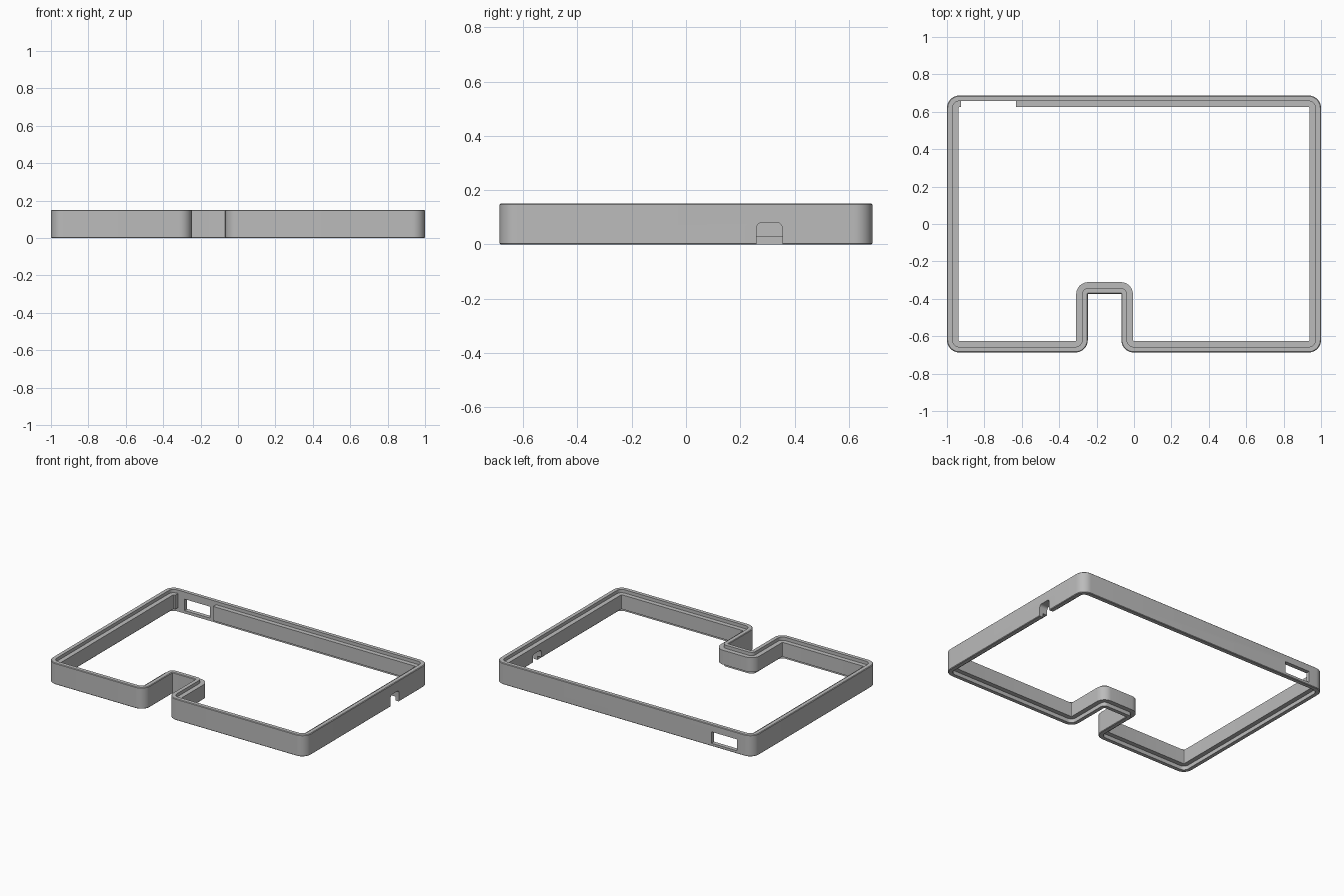
import bpy, bmesh, math
from mathutils import Vector

if "Cube" in bpy.data.objects:
    bpy.data.objects.remove(bpy.data.objects["Cube"])

HEIGHT = 0.15
RIM = 0.03       # thickness of the full-height outer wall
WALL = 0.062     # wall plus inner ledge
LEDGE_LOW, LEDGE_TOP = 0.027, 0.127
CHAMFER = 0.004

grey = bpy.data.materials.new("plain grey")
grey.use_nodes = True
grey.diffuse_color = (0.5, 0.5, 0.5, 1)
grey.node_tree.nodes["Principled BSDF"].inputs["Base Color"].default_value = (0.5, 0.5, 0.5, 1)

# Outer outline, counter-clockwise, with the channel in the front wall
X, Y = 1.0, 0.687
CH_L, CH_R, CH_END = -0.247, -0.068, -0.373
outline = [Vector(p) for p in (
    (-X, -Y), (CH_L, -Y), (CH_L, CH_END), (CH_R, CH_END),
    (CH_R, -Y), (X, -Y), (X, Y), (-X, Y))]


def rounded_loop(inset, steps=10):
    """Outline moved inward, with its corners rounded to match."""
    loop = []
    for i, p in enumerate(outline):
        a = (p - outline[i - 1]).normalized()
        b = (outline[(i + 1) % len(outline)] - p).normalized()
        n1, n2 = Vector((-a.y, a.x)), Vector((-b.y, b.x))
        convex = a.cross(b) > 0
        sign = 1 if convex else -1
        r = max(0.067 - inset, 0.003) if convex else inset + 0.002
        centre = p + (inset + sign * r) * (n1 + n2)
        for k in range(steps + 1):
            t = math.pi / 2 * k / steps
            loop.append(centre - sign * r * (math.cos(t) * n1 + math.sin(t) * n2))
    return loop


def make_object(name, bm):
    bmesh.ops.recalc_face_normals(bm, faces=bm.faces)
    mesh = bpy.data.meshes.new(name)
    bm.to_mesh(mesh)
    bm.free()
    mesh.materials.append(grey)
    obj = bpy.data.objects.new(name, mesh)
    bpy.context.collection.objects.link(obj)
    return obj


# Frame: stepped wall section swept round the outline
section = [(CHAMFER, 0), (0, CHAMFER), (0, HEIGHT - CHAMFER), (CHAMFER, HEIGHT),
           (RIM, HEIGHT), (RIM, LEDGE_TOP), (WALL, LEDGE_TOP),
           (WALL, LEDGE_LOW), (RIM, LEDGE_LOW), (RIM, 0)]
bm = bmesh.new()
rings = [[bm.verts.new((p.x, p.y, z)) for p in rounded_loop(d)] for d, z in section]
for j, ring in enumerate(rings):
    after = rings[(j + 1) % len(rings)]
    for i in range(len(ring)):
        k = (i + 1) % len(ring)
        bm.faces.new((ring[i], ring[k], after[k], after[i]))
frame = make_object("frame", bm)


def box(name, lo, hi, round_top=0):
    """Cutter box; round_top rounds the upper edges that run along x."""
    bm = bmesh.new()
    bmesh.ops.create_cube(bm, size=1)
    for v in bm.verts:
        v.co = [lo[i] + (v.co[i] + 0.5) * (hi[i] - lo[i]) for i in range(3)]
    if round_top:
        edges = [e for e in bm.edges if all(v.co.z > hi[2] - 0.001 for v in e.verts)
                 and abs(e.verts[0].co.y - e.verts[1].co.y) < 0.001]
        bmesh.ops.bevel(bm, geom=edges, offset=round_top, segments=6,
                        profile=0.5, affect='EDGES')
    return make_object(name, bm)


# Openings: gap in the back ledge, slot in the back wall, notch in the side wall
cutters = [
    box("ledge_gap_cutter", (-0.925, 0.55, -0.1), (-0.63, Y - RIM + 0.001, 0.3)),
    box("back_slot_cutter", (-0.875, 0.6, 0.02), (-0.678, 0.8, 0.1)),
    box("side_notch_cutter", (0.85, 0.26, -0.1), (1.1, 0.355, 0.08), 0.02),
]
bpy.ops.object.select_all(action='DESELECT')
bpy.context.view_layer.objects.active = frame
frame.select_set(True)
for cutter in cutters:
    cutter.hide_render = True
    mod = frame.modifiers.new(cutter.name, 'BOOLEAN')
    mod.operation = 'DIFFERENCE'
    mod.solver = 'EXACT'
    mod.object = cutter
    bpy.ops.object.modifier_apply(modifier=mod.name)
    bpy.data.objects.remove(cutter)

bpy.ops.object.shade_smooth_by_angle(angle=math.radians(30))
